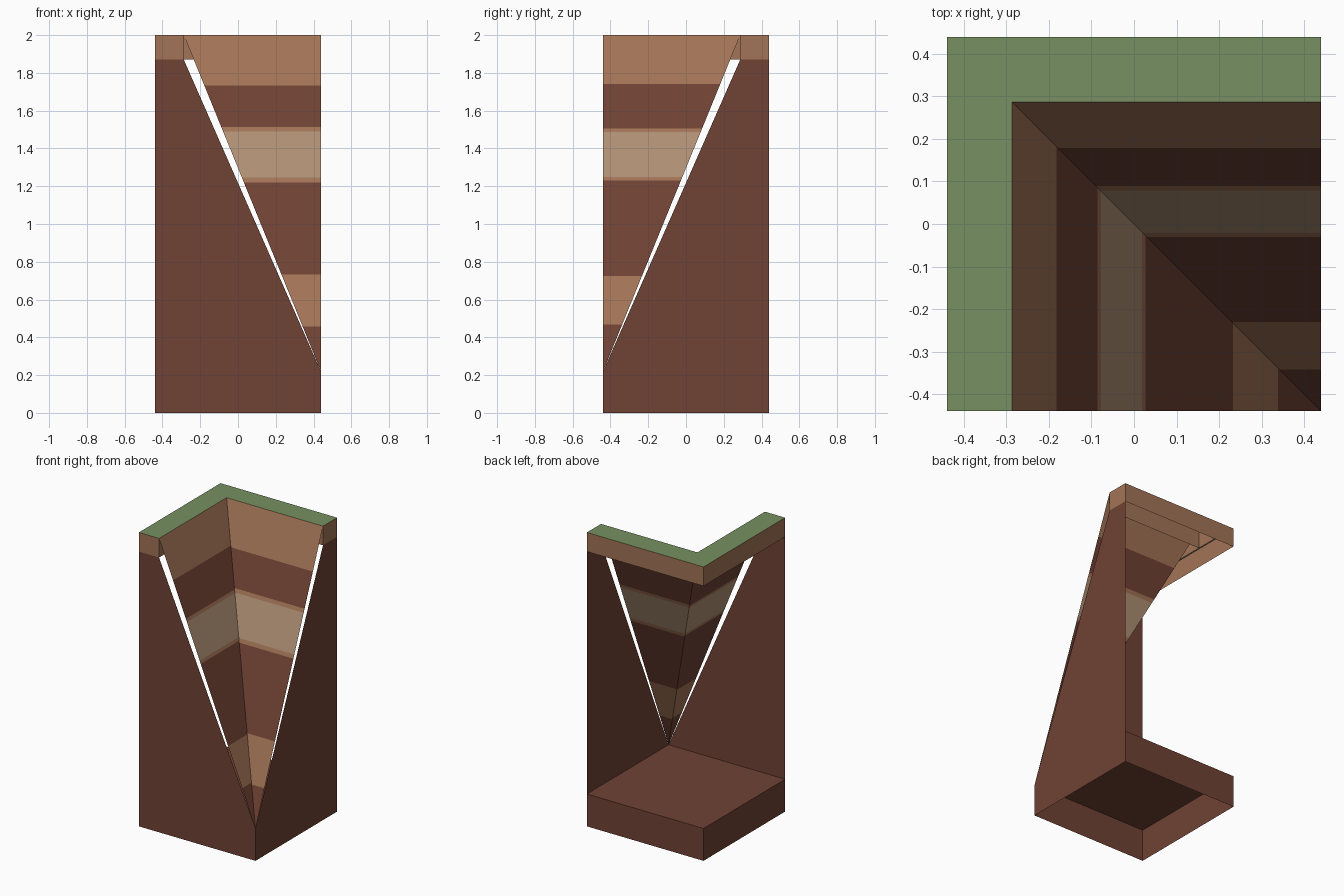
import bpy
import bmesh

cube = bpy.data.objects.get("Cube")
if cube:
    bpy.data.objects.remove(cube, do_unlink=True)

HALF = 0.439      # half of the square footprint
RIM = 0.287       # inner edge of the grassy ledge
TOP, LEDGE, FLOOR = 2.0, 1.87, 0.22


def make_material(name, rgb):
    color = [(c / 255) ** 2.2 for c in rgb] + [1.0]
    mat = bpy.data.materials.new(name)
    mat.use_nodes = True
    mat.diffuse_color = color
    bsdf = mat.node_tree.nodes["Principled BSDF"]
    bsdf.inputs["Base Color"].default_value = color
    bsdf.inputs["Roughness"].default_value = 0.9
    return mat


red_clay = make_material("red_clay", (111, 68, 55))
light_clay = make_material("light_clay", (161, 115, 87))
pale_sand = make_material("pale_sand", (173, 143, 115))
grass = make_material("grass_green", (119, 143, 98))


def finish(name, bm, materials):
    mesh = bpy.data.meshes.new(name)
    bm.to_mesh(mesh)
    bm.free()
    for mat in materials:
        mesh.materials.append(mat)
    obj = bpy.data.objects.new(name, mesh)
    bpy.context.collection.objects.link(obj)


def open_box(name, x0, x1, y0, y1, z, depth, materials):
    """Flat top with side walls hanging from its outline, open below."""
    bm = bmesh.new()
    outline = [(x0, y0), (x1, y0), (x1, y1), (x0, y1)]
    top = bm.faces.new([bm.verts.new((x, y, z)) for x, y in outline])
    sides = bmesh.ops.extrude_edge_only(bm, edges=list(top.edges))["geom"]
    for v in sides:
        if isinstance(v, bmesh.types.BMVert):
            v.co.z -= depth
    bmesh.ops.recalc_face_normals(bm, faces=bm.faces)
    bm.normal_update()
    if top.normal.z < 0:
        bmesh.ops.reverse_faces(bm, faces=bm.faces)
    for f in bm.faces:
        f.material_index = 0 if abs(f.normal.z) > 0.5 else len(materials) - 1
    finish(name, bm, materials)


def sheet(points, mirrored):
    """Single polygon, optionally mirrored across the diagonal crease."""
    if mirrored:
        points = [(-y, -x, z) for x, y, z in reversed(points)]
    bm = bmesh.new()
    bm.faces.new([bm.verts.new(p) for p in points])
    return bm


# Base block, and the grassy ledge as two butted arms
open_box("base", -HALF, HALF, -HALF, HALF, FLOOR, FLOOR, [red_clay])
for name, x0, x1, y0 in (("right_ledge", -HALF, -RIM, -HALF),
                         ("back_ledge", -RIM, HALF, RIM)):
    open_box(name, x0, x1, y0, HALF, TOP, TOP - LEDGE, [grass, light_clay])

# Strata from the top down: material slots and lower limits on each cliff
slots = [1, 0, 1, 2, 1, 0, 1, 0]
right_levels = [1.742, 1.506, 1.486, 1.25, 1.23, 0.726, 0.467, 0]
back_levels = [1.733, 1.514, 1.49, 1.245, 1.22, 0.733, 0.457, 0]

for wall_name, cliff_name, levels, mirrored in (
        ("front_wall", "right_cliff", right_levels, False),
        ("left_wall", "back_cliff", back_levels, True)):
    # Upright outer wall
    wall = [(-HALF, -HALF, FLOOR), (HALF, -HALF, FLOOR),
            (-RIM, -HALF, LEDGE), (-HALF, -HALF, LEDGE)]
    finish(wall_name, sheet(wall, mirrored), [red_clay])

    # Sloping banded cliff face
    slope = [(-RIM, -HALF, TOP), (HALF, -HALF, FLOOR), (-RIM, RIM, TOP)]
    bm = sheet(slope, mirrored)
    for z in levels[:-1]:
        bmesh.ops.bisect_plane(bm, geom=bm.verts[:] + bm.edges[:] + bm.faces[:],
                               plane_co=(0, 0, z), plane_no=(0, 0, 1))
    for f in bm.faces:
        height = f.calc_center_median().z
        f.material_index = next(s for z, s in zip(levels, slots) if height > z)
    finish(cliff_name, bm, [red_clay, light_clay, pale_sand])
